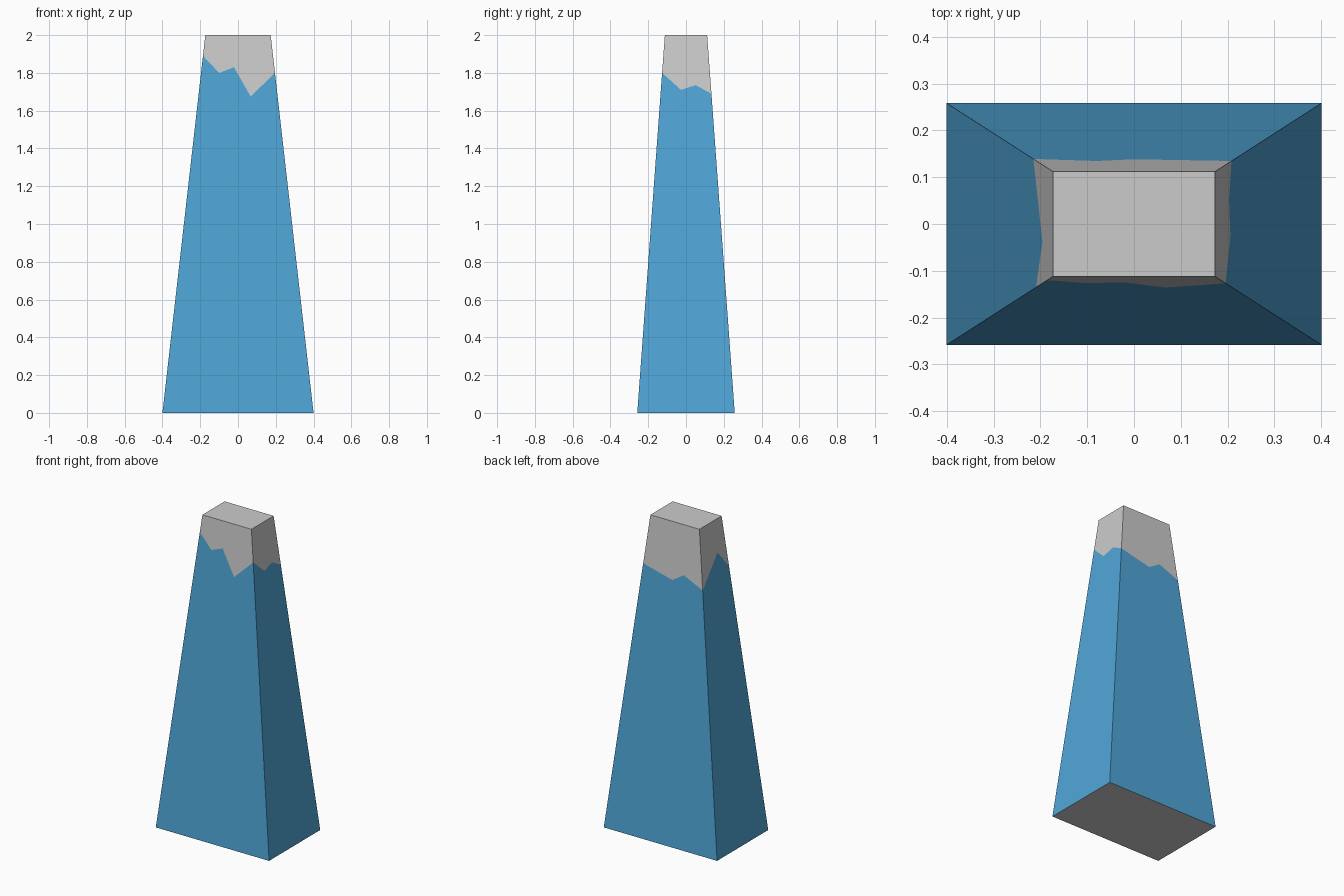
import bpy, bmesh
from mathutils import Vector

if "Cube" in bpy.data.objects:
    bpy.data.objects.remove(bpy.data.objects["Cube"])

HEIGHT = 2.0
BASE = (0.40, 0.258)
TOP = (0.173, 0.112)

# Ragged paint line per side, left to right as seen from outside:
# (position across the side from -1 to 1, height)
FRONT = [(-1, 1.89), (-0.51, 1.80), (-0.11, 1.83), (0.32, 1.675), (1, 1.80)]
RIGHT = [(-1, 1.80), (-0.20, 1.71), (0.39, 1.735), (1, 1.69)]
BACK = [(-1, 1.69), (0.0, 1.64), (0.38, 1.69), (1, 1.63)]
LEFT = [(-1, 1.63), (0.30, 1.80), (1, 1.68)]
CORNERS = [(-1, -1), (1, -1), (1, 1), (-1, 1)]


def on_side(side, u, z):
    """Point on a tapered side: u across, z up."""
    t = z / HEIGHT
    a, b = Vector(CORNERS[side]), Vector(CORNERS[(side + 1) % 4])
    p = a.lerp(b, (u + 1) / 2)
    return (p.x * (BASE[0] + (TOP[0] - BASE[0]) * t),
            p.y * (BASE[1] + (TOP[1] - BASE[1]) * t), z)


def make(name, polygons, material=None):
    bm = bmesh.new()
    for poly in polygons:
        bm.faces.new([bm.verts.new(p) for p in poly])
    bmesh.ops.remove_doubles(bm, verts=bm.verts, dist=1e-5)
    mesh = bpy.data.meshes.new(name)
    bm.to_mesh(mesh)
    bm.free()
    if material:
        mesh.materials.append(material)
    obj = bpy.data.objects.new(name, mesh)
    bpy.context.collection.objects.link(obj)


blue = bpy.data.materials.new("blue")
blue.diffuse_color = (0.08, 0.38, 0.68, 1)
blue.use_nodes = True
blue.node_tree.nodes["Principled BSDF"].inputs["Base Color"].default_value = blue.diffuse_color

# Split every side along its paint line
lower, upper = [], []
for side, line in enumerate((FRONT, RIGHT, BACK, LEFT)):
    edge = [on_side(side, u, z) for u, z in line]
    lower.append([on_side(side, -1, 0), on_side(side, 1, 0)] + edge[::-1])
    upper.append(edge + [on_side(side, 1, HEIGHT), on_side(side, -1, HEIGHT)])

# Flat top and underside
upper.append([on_side(s, -1, HEIGHT) for s in range(4)])
underside = [on_side(s, -1, 0) for s in reversed(range(4))]

make("painted_sides", lower, blue)
make("bare_peak", upper)
make("underside", [underside])
